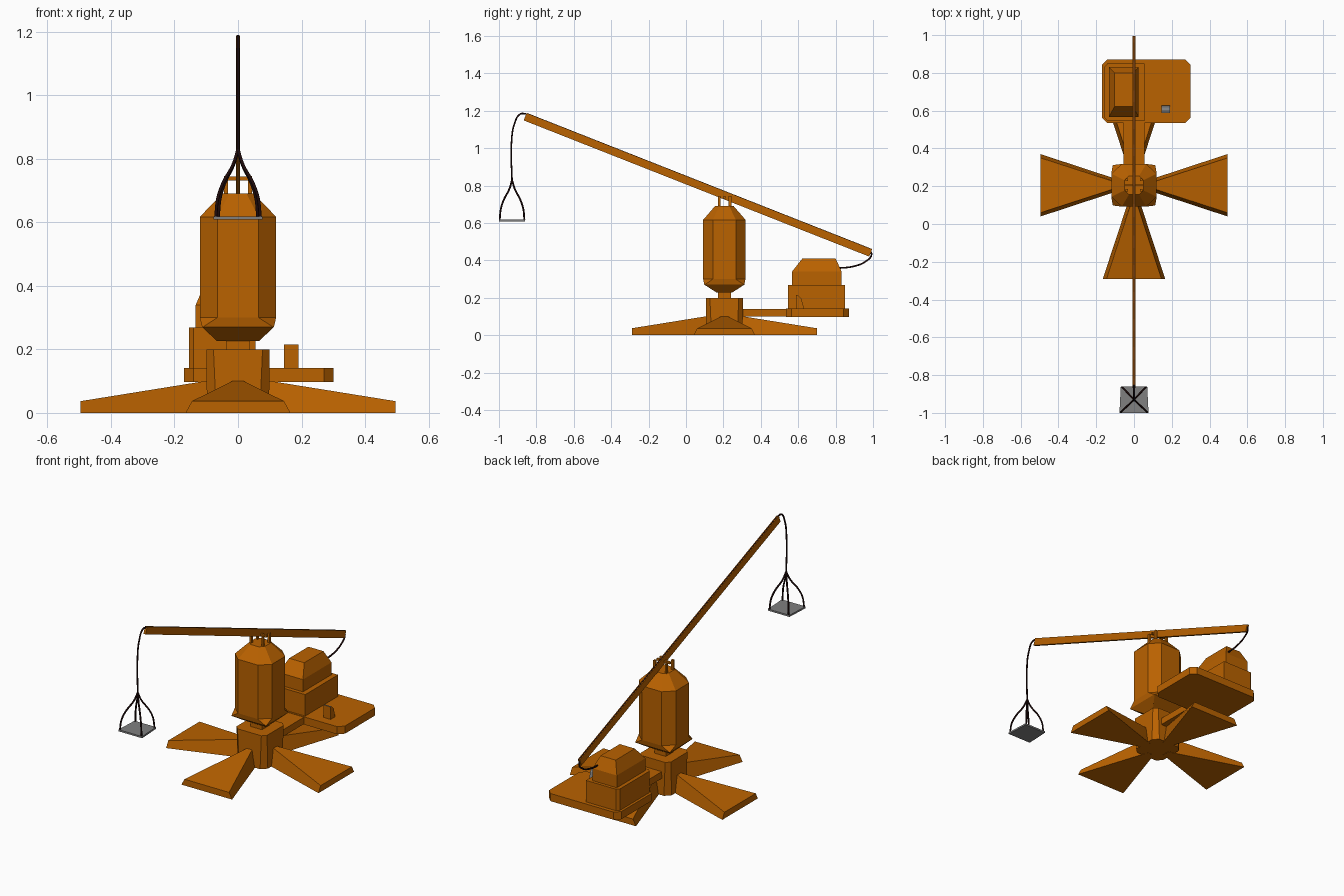
import bpy, bmesh, math
from mathutils import Vector, Matrix

if "Cube" in bpy.data.objects:
    bpy.data.objects.remove(bpy.data.objects["Cube"])


def material(name, rgb):
    m = bpy.data.materials.new(name)
    m.diffuse_color = (*rgb, 1)
    m.use_nodes = True
    m.node_tree.nodes["Principled BSDF"].inputs["Base Color"].default_value = m.diffuse_color
    return m


WOOD = material("orange brown", (0.49, 0.122, 0.0))
ROPE = material("dark brown black", (0.013, 0.003, 0.003))
GREY = material("mid grey", (0.215, 0.215, 0.215))


def loft(name, rings, mat=WOOD, matrix=None):
    """Skin a stack of equal-sized point rings and cap both ends."""
    bm = bmesh.new()
    vs = [[bm.verts.new(p) for p in r] for r in rings]
    n = len(rings[0])
    for a, b in zip(vs, vs[1:]):
        for i in range(n):
            j = (i + 1) % n
            bm.faces.new((a[i], a[j], b[j], b[i]))
    bm.faces.new(vs[0][::-1])
    bm.faces.new(vs[-1])
    if matrix:
        bm.transform(matrix)
    bmesh.ops.recalc_face_normals(bm, faces=bm.faces)
    me = bpy.data.meshes.new(name)
    bm.to_mesh(me)
    bm.free()
    me.materials.append(mat)
    ob = bpy.data.objects.new(name, me)
    bpy.context.collection.objects.link(ob)
    return ob


def octa(x0, x1, y0, y1, z, cx, cy):
    """Rectangle with cut corners."""
    return [(x0 + cx, y0, z), (x1 - cx, y0, z), (x1, y0 + cy, z), (x1, y1 - cy, z),
            (x1 - cx, y1, z), (x0 + cx, y1, z), (x0, y1 - cy, z), (x0, y0 + cy, z)]


def rect(x0, x1, y0, y1, z):
    return [(x0, y0, z), (x1, y0, z), (x1, y1, z), (x0, y1, z)]


def box(name, x0, x1, y0, y1, z0, z1, mat=WOOD):
    return loft(name, [rect(x0, x1, y0, y1, z0), rect(x0, x1, y0, y1, z1)], mat)


def rope(name, pts, r=0.005):
    cu = bpy.data.curves.new(name, 'CURVE')
    cu.dimensions = '3D'
    cu.bevel_depth = r
    cu.bevel_resolution = 1
    cu.resolution_u = 6
    cu.use_fill_caps = True
    sp = cu.splines.new('BEZIER')
    sp.bezier_points.add(len(pts) - 1)
    for bp, p in zip(sp.bezier_points, pts):
        bp.co = p
        bp.handle_left_type = bp.handle_right_type = 'AUTO'
    cu.materials.append(ROPE)
    ob = bpy.data.objects.new(name, cu)
    bpy.context.collection.objects.link(ob)
    bpy.ops.object.select_all(action='DESELECT')
    ob.select_set(True)
    bpy.context.view_layer.objects.active = ob
    bpy.ops.object.convert(target='MESH')


CY = 0.205  # post axis


def ring(hx, hy, z, k=0.46):
    return octa(-hx, hx, CY - hy, CY + hy, z, hx * k, hy * k)


# Four flared feet around the hub
for i in range(4):
    m = Matrix.Translation((0, CY, 0)) @ Matrix.Rotation(i * math.pi / 2, 4, 'Z')
    inner = [(0.06, -0.022, 0.0), (0.06, 0.022, 0.0), (0.06, 0.004, 0.107), (0.06, -0.004, 0.107)]
    outer = [(0.495, -0.165, 0.0), (0.495, 0.165, 0.0), (0.495, 0.145, 0.037), (0.495, -0.145, 0.037)]
    loft("foot_%d" % i, [inner, outer], WOOD, m)

# Hub, neck and large rotating drum with pointed lower corners
loft("hub", [ring(0.098, 0.098, 0.001, 0.3), ring(0.099, 0.099, 0.2, 0.22)])
box("neck", -0.037, 0.037, CY - 0.035, CY + 0.035, 0.19, 0.24)
loft("drum", [ring(0.067, 0.04, 0.227, 0.02), ring(0.113, 0.107, 0.27, 0.02),
              ring(0.12, 0.113, 0.3), ring(0.12, 0.113, 0.617), ring(0.05, 0.05, 0.69)])

# Beam fork and pivot
for sx in (-1, 1):
    for y in (0.178, 0.235):
        box("fork_post", sx * 0.038 - 0.006, sx * 0.038 + 0.006, y - 0.007, y + 0.007, 0.68, 0.745)
box("pivot_bar", -0.044, 0.044, 0.2, 0.212, 0.732, 0.744)

# Long tilted beam
a, b = Vector((0, -0.86, 1.168)), Vector((0, 0.987, 0.44))
up = Vector((0, 0.366, 0.931))
n = up * 0.021
w = Vector((0.0068, 0, 0))
loft("beam", [[p - w - n, p + w - n, p + w + n, p - w + n] for p in (a, b)])

# Hanging rope, four-strand sling and tray
TY = -0.93
rope("hoist_rope", [(0, -0.855, 1.183), (0, -0.885, 1.183), (0, -0.917, 1.13),
                    (0, -0.933, 1.03), (0, TY, 0.82)])
for sx in (-1, 1):
    for sy in (-1, 1):
        kx = sx * (1.0 - 0.06 * sy)
        rope("sling_rope", [(kx * d, TY + sy * d, z) for d, z in
                            ((0.0, 0.83), (0.014, 0.783), (0.045, 0.722), (0.06, 0.675), (0.066, 0.618))])
loft("tray", [[(-0.077, -1.0, z), (0.077, -1.0, z), (0.07, -0.86, z), (-0.07, -0.86, z)]
              for z in (0.608, 0.618)], GREY)

# Rope sunk in the beam's top, and tail rope to the winch house
n2 = n - up * 0.0025
rope("beam_rope", [a + n2, (a + b) / 2 + n2, b + n2], 0.0045)
rope("tail_rope", [(0, 0.982, 0.456), (0, 0.992, 0.43), (0, 0.96, 0.394),
                   (0, 0.9, 0.369), (0, 0.80, 0.357)])

# Side platform on its arm
box("platform_arm", -0.055, 0.055, 0.27, 0.56, 0.1, 0.14)
loft("platform", [octa(-0.17, 0.3, 0.534, 0.872, z, 0.03, 0.03) for z in (0.097, 0.142)])


# Winch house: base block with two cut corners, and tapered roof
def house(z):
    return [(-0.14, 0.545, z), (0.055, 0.545, z), (0.055, 0.85, z),
            (-0.14, 0.85, z), (-0.155, 0.835, z), (-0.155, 0.56, z)]


loft("house_base", [house(0.14), house(0.268)])
loft("house_roof", [rect(-0.133, 0.025, 0.567, 0.832, 0.265), rect(-0.133, 0.025, 0.567, 0.832, 0.34),
                    rect(-0.103, -0.005, 0.622, 0.8, 0.41)])

# Control stand with a sloping grey face
prof = [(0.588, 0.14), (0.628, 0.14), (0.628, 0.155), (0.617, 0.195), (0.597, 0.215), (0.588, 0.215)]
stand = loft("control_stand", [[(x, y, z) for y, z in prof] for x in (0.145, 0.19)])
stand.data.materials.append(GREY)
for f in stand.data.polygons:
    if abs(f.normal.x) < 0.5 and f.normal.z > -0.5 and f.normal.y > -0.5:
        f.material_index = 1
